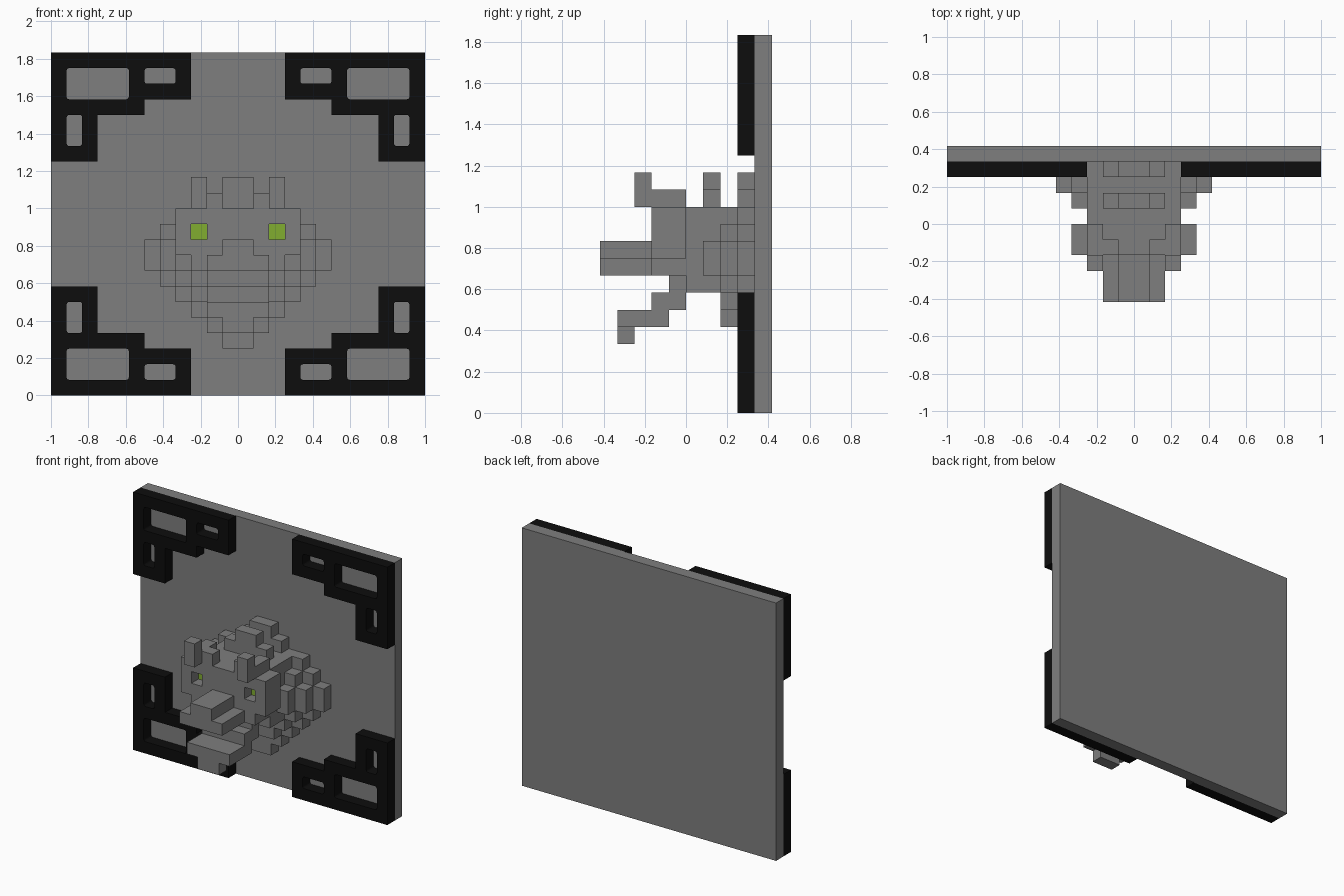
import bpy, bmesh, math

cube = bpy.data.objects.get("Cube")
if cube:
    bpy.data.objects.remove(cube, do_unlink=True)

U = 1 / 12  # one block


def material(name, rgb):
    m = bpy.data.materials.new(name)
    m.diffuse_color = (*rgb, 1)
    m.use_nodes = True
    bsdf = next(n for n in m.node_tree.nodes if n.type == 'BSDF_PRINCIPLED')
    bsdf.inputs["Base Color"].default_value = (*rgb, 1)
    return m


STONE = material("stone grey", (0.21, 0.21, 0.21))
BLACK = material("black", (0.004, 0.004, 0.004))
GREEN = material("eye green", (0.22, 0.42, 0.03))

# How outline coordinates (a, b) and depth d map to x, y, z
AXES = {
    'x': lambda a, b, d: (d, a, b),
    'y': lambda a, b, d: (a, d, b),
    'z': lambda a, b, d: (a, b, d),
}


def plate(name, outline, d0, d1, mat=STONE, holes=(), axis='y'):
    """Extrude a block-unit outline, with optional holes, along one axis."""
    place = AXES[axis]
    bm = bmesh.new()
    edges = []
    for loop in (outline, *holes):
        vs = [bm.verts.new([c * U for c in place(a, b, d0)]) for a, b in loop]
        if holes:
            edges += [bm.edges.new((v, vs[i - 1])) for i, v in enumerate(vs)]
        else:
            bm.faces.new(vs)
    if holes:
        bmesh.ops.triangle_fill(bm, use_beauty=True, use_dissolve=False, edges=edges)
    ext = bmesh.ops.extrude_face_region(bm, geom=bm.faces[:], use_keep_orig=True)
    moved = [g for g in ext["geom"] if isinstance(g, bmesh.types.BMVert)]
    bmesh.ops.translate(bm, verts=moved, vec=[c * U for c in place(0, 0, d1 - d0)])
    bmesh.ops.recalc_face_normals(bm, faces=bm.faces[:])
    me = bpy.data.meshes.new(name)
    bm.to_mesh(me)
    bm.free()
    me.materials.append(mat)
    ob = bpy.data.objects.new(name, me)
    bpy.context.collection.objects.link(ob)
    return ob


def rect(a0, b0, a1, b1):
    return [(a0, b0), (a1, b0), (a1, b1), (a0, b1)]


def round_rect(a0, b0, a1, b1, r=0.17, n=3):
    pts = []
    corners = [(a1 - r, b1 - r), (a0 + r, b1 - r), (a0 + r, b0 + r), (a1 - r, b0 + r)]
    for q, (ca, cb) in enumerate(corners):
        for i in range(n + 1):
            t = math.pi / 2 * (q + i / n)
            pts.append((ca + r * math.cos(t), cb + r * math.sin(t)))
    return pts


def both(half):
    """Complete a right-hand half outline by mirroring it in x."""
    return half + [(-a, b) for a, b in reversed(half)]


# Backing panel
plate("back_panel", rect(-12, 0, 12, 22), 4, 5)

# Four pierced corner brackets
bracket = [(3, 0), (12, 0), (12, 7), (9, 7), (9, 4), (6, 4), (6, 3), (3, 3)]
windows = [round_rect(7, 1, 11, 3), round_rect(4, 1, 6, 2), round_rect(10, 4, 11, 6)]
for side, sx in (("left", 1), ("right", -1)):
    for level in ("lower", "upper"):
        def flip(loop):
            return [(a * sx, b if level == "lower" else 22 - b) for a, b in loop]
        plate(f"{level}_{side}_corner_bracket", flip(bracket), 3, 4, BLACK,
              [flip(w) for w in windows])

# Neck and stepped mane layers, growing towards the panel
plate("neck", rect(-3, 7, 3, 12), 0, 1)
plate("mane_front", both([(3, 7), (3, 8), (4, 8), (4, 10), (3, 10), (3, 12)]), 1, 2)
plate("mane_middle", both([(2, 5), (2, 6), (3, 6), (3, 7), (4, 7), (4, 8), (5, 8),
                           (5, 10), (4, 10), (4, 11), (3, 11), (3, 12)]), 2, 3)
plate("mane_back", both([(1, 3), (1, 4), (2, 4), (2, 5), (3, 5), (3, 6), (4, 6),
                         (4, 7), (5, 7), (5, 8), (6, 8), (6, 10), (5, 10), (5, 11),
                         (4, 11), (4, 12)]), 3, 4)

# Crest spikes on top of the mane
spike = both([(2, 12), (2, 13), (1, 13), (1, 14)])
plate("front_crest", spike, 1, 2)
plate("back_crest", spike, 3, 4)

# Head, with eye sockets cut through the face layer
skull = both([(3, 8), (3, 9), (4, 9), (4, 12)])
plate("face", skull, -2, -1, STONE, [rect(2, 10, 3, 11), rect(-3, 10, -2, 11)])
plate("skull", skull, -1, 0)
plate("snout", both([(2, 8), (2, 9), (1, 9), (1, 10)]), -5, -2)

# Open lower jaw and chin
jaw = [(0, 8), (0, 6), (-1, 6), (-1, 5), (-4, 5), (-4, 6), (-2, 6), (-2, 7), (-1, 7), (-1, 8)]
plate("lower_jaw", jaw, -2, 2, axis='x')
plate("chin", rect(-1, 4, 1, 5), -4, -3)

# Eyes, brows and horns
brow = [(1, -2), (1, -1), (2, -1), (2, 0), (3, 0), (3, -3), (2, -3), (2, -2)]
for side, sx in (("left", 1), ("right", -1)):
    plate(f"{side}_eye", rect(2 * sx, 10, 3 * sx, 11), -1.06, -1, GREEN)
    plate(f"{side}_brow", [(a * sx, b) for a, b in brow], 12, 13, axis='z')
    plate(f"{side}_horn", rect(2 * sx, 13, 3 * sx, 14), -3, -2)
